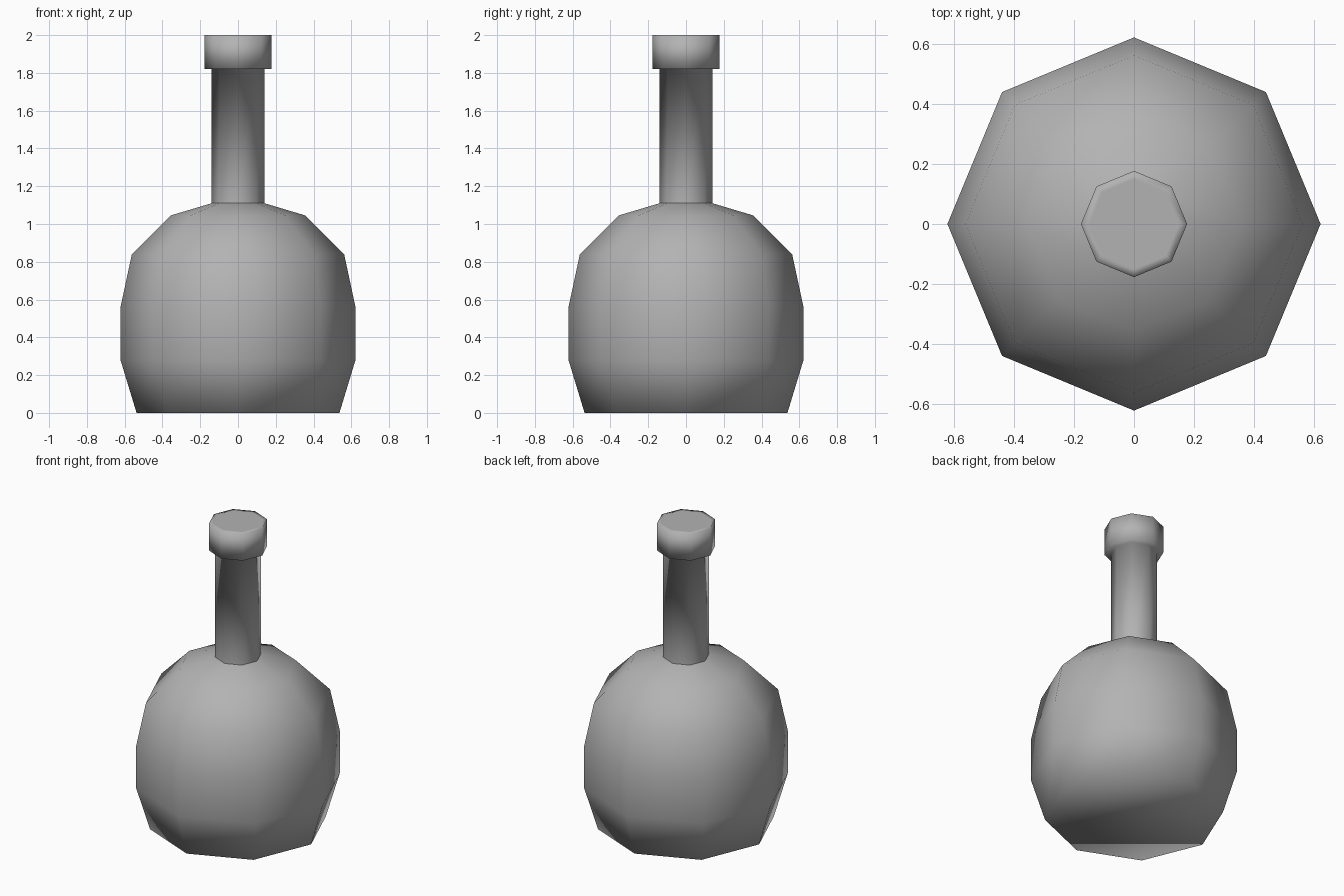
import bpy, bmesh
from math import cos, sin, tau

if "Cube" in bpy.data.objects:
    bpy.data.objects.remove(bpy.data.objects["Cube"])

SIDES = 8

grey = bpy.data.materials.new("dark_grey")
grey.diffuse_color = (0.45, 0.45, 0.45, 1)
grey.use_nodes = True
grey.node_tree.nodes["Principled BSDF"].inputs["Base Color"].default_value = grey.diffuse_color


def lathe(name, profile, crease):
    """Revolve (radius, height) points into a closed octagonal solid;
    the ring with index crease keeps a sharp edge."""
    bm = bmesh.new()
    rings = [[bm.verts.new((r * cos(tau * i / SIDES), r * sin(tau * i / SIDES), z))
              for i in range(SIDES)] for r, z in profile]
    for low, high in zip(rings, rings[1:]):
        for i in range(SIDES):
            j = (i + 1) % SIDES
            bm.faces.new((low[i], low[j], high[j], high[i]))
    # base and top cap
    bm.faces.new(rings[0][::-1])
    bm.faces.new(rings[-1])
    for face in bm.faces:
        face.smooth = True
    for edge in bm.edges:
        edge.smooth = not all(v in rings[crease] for v in edge.verts)
    mesh = bpy.data.meshes.new(name)
    bm.to_mesh(mesh)
    bm.free()
    mesh.materials.append(grey)
    obj = bpy.data.objects.new(name, mesh)
    bpy.context.collection.objects.link(obj)
    return obj


# round body, straight neck, wide lip and flat top in one continuous profile,
# creased where the neck meets the body
lathe("flask", [
    (0.537, 0.0), (0.622, 0.28), (0.622, 0.56), (0.562, 0.84), (0.357, 1.045),
    (0.14, 1.11), (0.14, 1.82),
    (0.177, 1.82), (0.177, 2.0), (0.15, 2.0),
], crease=5)
